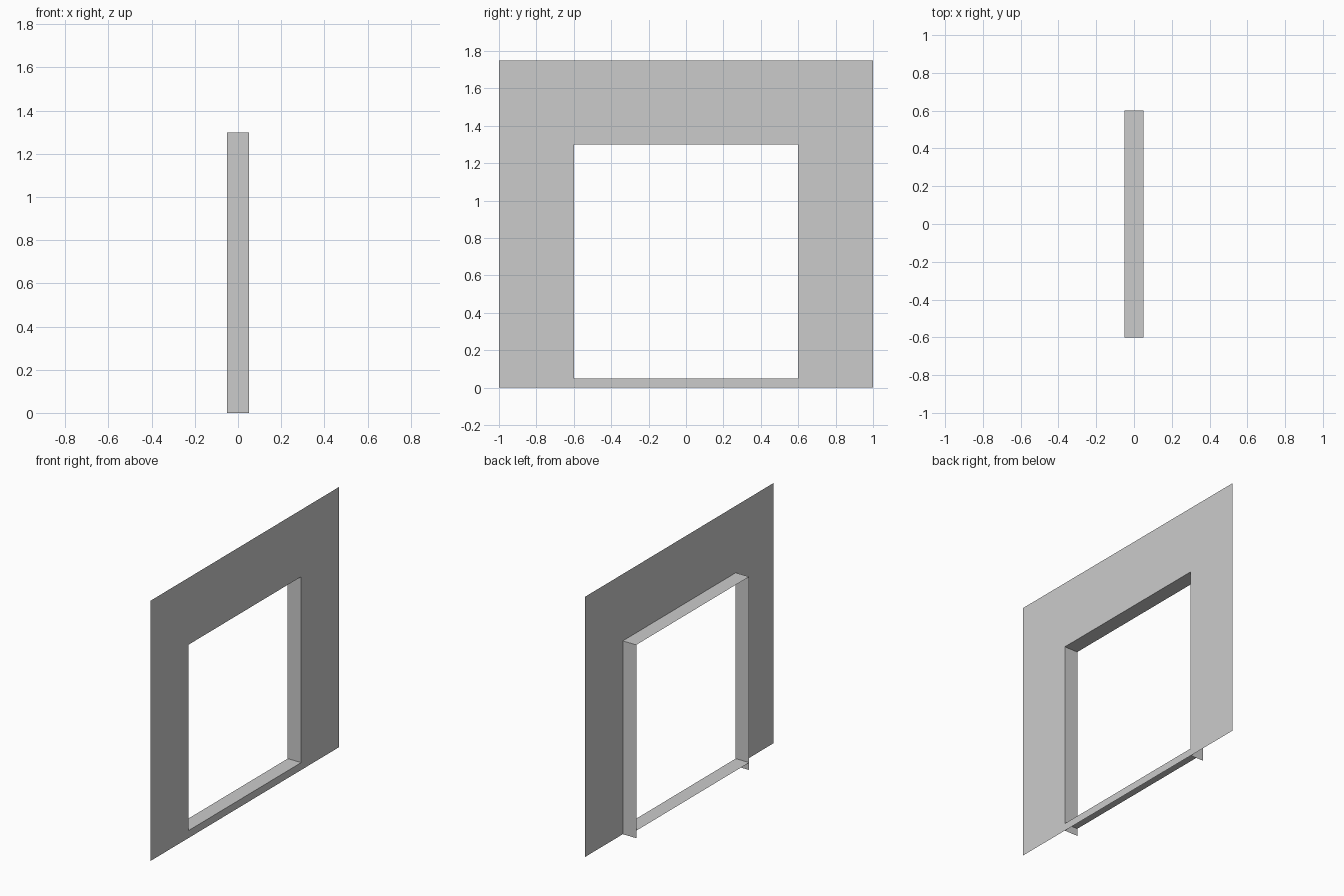
import bpy

cube = bpy.data.objects.get("Cube")
if cube:
    bpy.data.objects.remove(cube, do_unlink=True)

# Main dimensions
HALF_WIDTH, HEIGHT = 1.0, 1.75
OPEN_Y, SILL_Z, HEAD_Z = 0.6, 0.05, 1.3
FACE_X, BACK_X = 0.05, -0.05

grey = bpy.data.materials.new("plain_grey")
grey.use_nodes = True
colour = (0.6, 0.6, 0.6, 1.0)
grey.diffuse_color = colour
grey.node_tree.nodes["Principled BSDF"].inputs["Base Color"].default_value = colour


def sheet(name, verts, faces):
    """Make a thin surface object from corner points."""
    mesh = bpy.data.meshes.new(name)
    mesh.from_pydata(verts, [], faces)
    mesh.materials.append(grey)
    obj = bpy.data.objects.new(name, mesh)
    bpy.context.collection.objects.link(obj)
    return obj


# Flat wall panel: a grid of cells with the middle one left open
ys = (-HALF_WIDTH, -OPEN_Y, OPEN_Y, HALF_WIDTH)
zs = (0, SILL_Z, HEAD_Z, HEIGHT)
n = len(ys)
cells = [(r, c) for r in range(n - 1) for c in range(n - 1) if (r, c) != (1, 1)]
sheet("wall_panel",
      [(FACE_X, y, z) for z in zs for y in ys],
      [(r * n + c, r * n + c + 1, (r + 1) * n + c + 1, (r + 1) * n + c)
       for r, c in cells])


# Thin linings running back from the edges of the opening
def lining(name, start, end):
    (y0, z0), (y1, z1) = start, end
    sheet(name,
          [(FACE_X, y0, z0), (FACE_X, y1, z1), (BACK_X, y1, z1), (BACK_X, y0, z0)],
          [(0, 1, 2, 3)])


lining("front_jamb", (-OPEN_Y, HEAD_Z), (-OPEN_Y, 0))
lining("back_jamb", (OPEN_Y, 0), (OPEN_Y, HEAD_Z))
lining("sill", (-OPEN_Y, SILL_Z), (OPEN_Y, SILL_Z))
lining("head_lining", (OPEN_Y, HEAD_Z), (-OPEN_Y, HEAD_Z))
